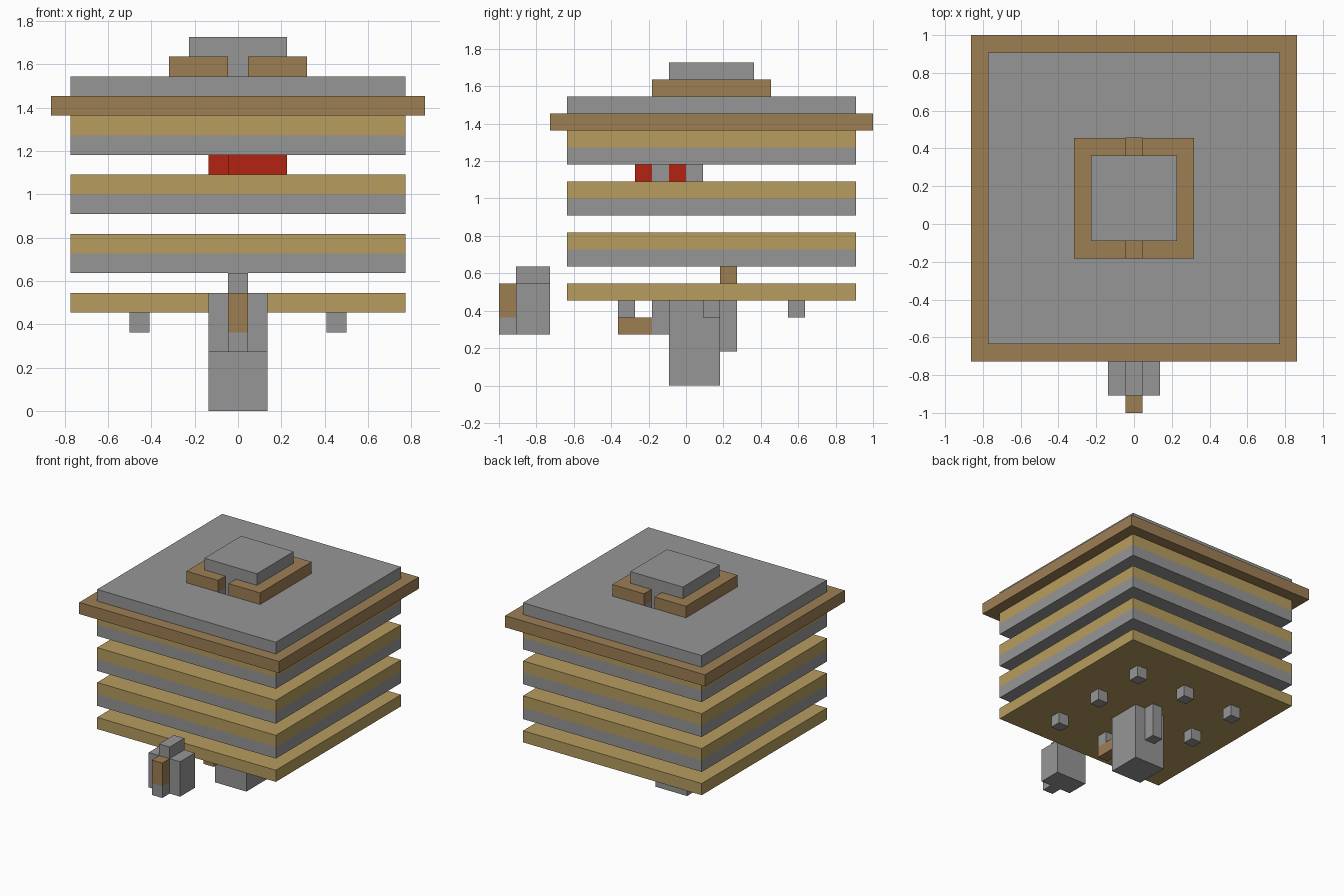
import bpy

if "Cube" in bpy.data.objects:
    bpy.data.objects.remove(bpy.data.objects["Cube"], do_unlink=True)

U = 1 / 11  # one block


def srgb(c):
    c /= 255
    return c / 12.92 if c <= 0.04045 else ((c + 0.055) / 1.055) ** 2.4


def material(name, r, g, b):
    m = bpy.data.materials.new(name)
    m.use_nodes = True
    col = (srgb(r), srgb(g), srgb(b), 1)
    m.diffuse_color = col
    m.node_tree.nodes["Principled BSDF"].inputs["Base Color"].default_value = col
    return m


STONE = material("stone grey", 150, 150, 150)
TAN = material("tan plank", 182, 156, 94)
BROWN = material("brown timber", 157, 127, 84)
RED = material("red", 180, 35, 18)


def box(name, mat, x, y, z):
    """Box from block ranges along each axis."""
    mesh = bpy.data.meshes.new(name)
    verts = [(a * U, b * U, c * U) for c in z for b in y for a in x]
    mesh.from_pydata(verts, [], [(0, 2, 3, 1), (4, 5, 7, 6), (0, 1, 5, 4),
                                 (2, 6, 7, 3), (0, 4, 6, 2), (1, 3, 7, 5)])
    mesh.materials.append(mat)
    obj = bpy.data.objects.new(name, mesh)
    bpy.context.collection.objects.link(obj)
    return obj


WIDE, DEEP = (-8.5, 8.5), (-7, 10)
SLIM, BROAD = (-0.5, 0.5), (-1.5, 1.5)

# Stacked floors: tan deck on a grey slab
box("bottom_deck", TAN, WIDE, DEEP, (5, 6))
for i, z in enumerate((7, 10, 13), 1):
    box(f"floor_slab_{i}", STONE, WIDE, DEEP, (z, z + 1))
    box(f"floor_deck_{i}", TAN, WIDE, DEEP, (z + 1, z + 2))

# Roof with two small wells under the crown openings
box("roof_rim", BROWN, (-9.5, 9.5), (-8, 11), (15, 16))
roof = box("roof_slab", STONE, WIDE, DEEP, (16, 17))
for side, y in (("front", (-2, -1)), ("back", (4, 5))):
    cutter = box(f"{side}_well_cutter", BROWN, SLIM, y, (16, 18))
    cutter.hide_render = True
    cutter.hide_viewport = True
    cut = roof.modifiers.new(f"{side}_well", "BOOLEAN")
    cut.object = cutter
    cut.operation = "DIFFERENCE"
    cut.solver = "EXACT"

# Crown
box("crown_right", BROWN, (-3.5, -0.5), (-2, 5), (17, 18))
box("crown_left", BROWN, (0.5, 3.5), (-2, 5), (17, 18))
box("crown_core", STONE, SLIM, (-1, 4), (17, 18))
box("crown_cap", STONE, (-2.5, 2.5), (-1, 4), (18, 19))

# Striped block between the upper floors
for i, (mat, left) in enumerate(((RED, -0.5), (STONE, -0.5), (RED, -1.5), (STONE, -1.5))):
    box(f"inner_strip_{i + 1}", mat, (left, 2.5), (i - 3, i - 2), (12, 13))

# Central column with spout and rear post
box("column", STONE, BROAD, (-1, 2), (0, 5))
box("column_neck", STONE, SLIM, (-2, -1), (3, 5))
box("column_spout", BROWN, SLIM, (-4, -2), (3, 4))
box("rear_post", STONE, SLIM, (2, 3), (2, 5))
box("post_tip", BROWN, SLIM, (2, 3), (6, 7))

# Studs under the bottom deck
for x in (-5, 0, 5):
    for y in (-4, 1, 6):
        if (x, y) != (0, 1):
            box("stud", STONE, (x - 0.5, x + 0.5), (y, y + 1), (4, 5))

# Detached front piece
box("front_block", STONE, BROAD, (-10, -8), (3, 6))
box("front_block_top", STONE, SLIM, (-10, -8), (6, 7))
box("front_block_foot", STONE, SLIM, (-11, -10), (3, 4))
box("front_block_panel", BROWN, SLIM, (-11, -10), (4, 6))
